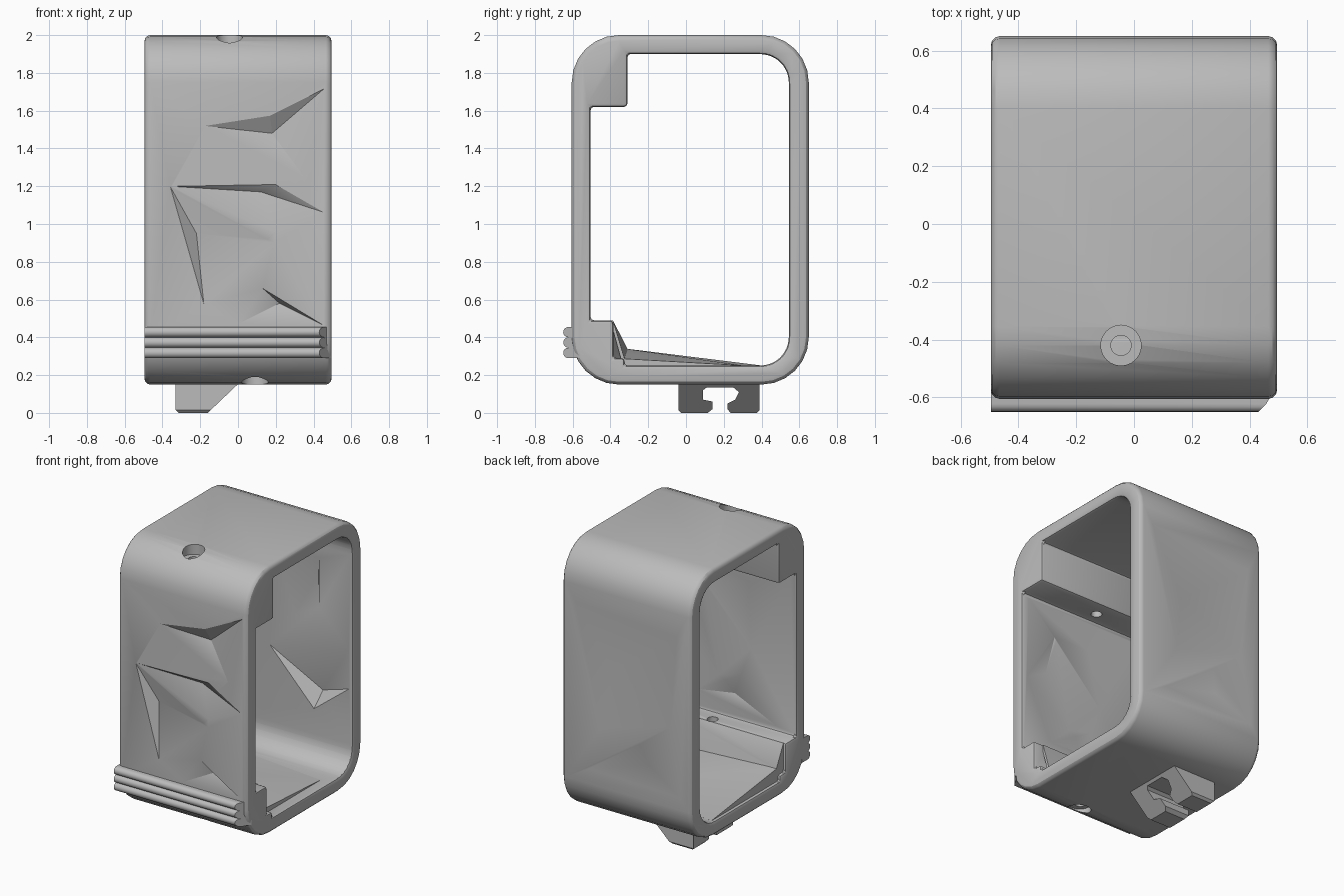
import bpy, bmesh
from math import sin, cos, pi
from mathutils import Vector

if "Cube" in bpy.data.objects:
    bpy.data.objects.remove(bpy.data.objects["Cube"])

grey = bpy.data.materials.new("plain_grey")
grey.use_nodes = True
grey.diffuse_color = (0.5, 0.5, 0.5, 1)
grey.node_tree.nodes["Principled BSDF"].inputs["Base Color"].default_value = (0.5, 0.5, 0.5, 1)

HALF = 0.495


def finish(name, bm):
    bmesh.ops.recalc_face_normals(bm, faces=bm.faces)
    mesh = bpy.data.meshes.new(name)
    bm.to_mesh(mesh)
    bm.free()
    mesh.materials.append(grey)
    ob = bpy.data.objects.new(name, mesh)
    bpy.context.collection.objects.link(ob)
    return ob


def prism(name, profile, x0, x1, bevel=0):
    """Extrude a (y, z) outline along x, optionally rounding the end rims."""
    bm = bmesh.new()
    face = bm.faces.new([bm.verts.new((x0, y, z)) for y, z in profile])
    out = bmesh.ops.extrude_face_region(bm, geom=[face])
    for v in out["geom"]:
        if isinstance(v, bmesh.types.BMVert):
            v.co.x = x1
    if bevel:
        rims = [e for e in bm.edges if abs(e.verts[0].co.x - e.verts[1].co.x) < 1e-5]
        bmesh.ops.bevel(bm, geom=rims, offset=bevel, segments=3, profile=0.5, affect="EDGES")
    return finish(name, bm)


def hull(name, points):
    bm = bmesh.new()
    for p in points:
        bm.verts.new(p)
    bmesh.ops.convex_hull(bm, input=bm.verts)
    return finish(name, bm)


def arc(cy, cz, r, start, end, steps=6):
    return [(cy + r * cos(a), cz + r * sin(a))
            for a in (start + (end - start) * i / steps for i in range(steps + 1))]


def cylinder(x, y, z0, z1, r):
    bm = bmesh.new()
    bmesh.ops.create_cone(bm, cap_ends=True, segments=24, radius1=r, radius2=r, depth=z1 - z0)
    bmesh.ops.translate(bm, verts=bm.verts, vec=Vector((x, y, (z0 + z1) / 2)))
    return finish("cutter", bm)


def combine(target, other, operation="DIFFERENCE"):
    bpy.context.view_layer.objects.active = target
    mod = target.modifiers.new("cut", "BOOLEAN")
    mod.operation = operation
    mod.solver = "EXACT"
    mod.object = other
    bpy.ops.object.modifier_apply(modifier=mod.name)
    bpy.data.objects.remove(other)


def dent(target, y, inward, outline, apex, depth):
    """Cut a faceted hollow: an (x, z) outline on a wall, deepest at the apex."""
    pts = [(x, y - inward * 0.001, z) for x, z in outline]
    combine(target, hull("cutter", pts + [(apex[0], y + inward * depth, apex[1])]))


# Rounded band
R = 0.25
outer = (arc(0.4, 1.75, R, 0, pi / 2) + arc(-0.355, 1.75, R, pi / 2, pi)
         + arc(-0.355, 0.4, R, pi, 1.5 * pi) + arc(0.4, 0.4, R, 1.5 * pi, 2 * pi))
frame = prism("frame", outer, -HALF, HALF, 0.03)

# Opening with the two stepped clamp blocks left standing on the front wall
r = 0.15
opening = (arc(0.545 - r, 1.9 - r, r, 0, pi / 2)
           + [(-0.31, 1.9), (-0.31, 1.62), (-0.505, 1.62), (-0.505, 0.49),
              (-0.385, 0.49), (-0.385, 0.29), (-0.325, 0.29), (-0.325, 0.25)]
           + arc(0.545 - r, 0.25 + r, r, 1.5 * pi, 2 * pi))
combine(frame, prism("cutter", opening, -0.6, 0.6))

# Round the inner rims
bm = bmesh.new()
bm.from_mesh(frame.data)
rims = [e for e in bm.edges if all(abs(abs(v.co.x) - HALF) < 1e-4 for v in e.verts)
        and any(abs(f.normal.x) < 0.1 for f in e.link_faces)]
bmesh.ops.bevel(bm, geom=rims, offset=0.018, segments=2, profile=0.5, affect="EDGES")
bm.to_mesh(frame.data)
bm.free()

# Steep block face and gently sloping floor, both fading toward the right end
LEFT, RIGHT = 0.02 - HALF, 0.42
steep = [(LEFT, y, z) for y, z in [(-0.4, 0.488), (-0.386, 0.488), (-0.31, 0.34), (-0.31, 0.22), (-0.4, 0.22)]]
steep += [(RIGHT, y, z) for y, z in [(-0.4, 0.488), (-0.386, 0.488), (-0.326, 0.288), (-0.326, 0.22)]]
floor = [(LEFT, y, z) for y, z in [(-0.35, 0.344), (0.4, 0.251), (0.4, 0.22), (-0.35, 0.22)]]
floor += [(RIGHT, y, z) for y, z in [(-0.35, 0.288), (-0.326, 0.286), (0.3, 0.251), (0.3, 0.22), (-0.35, 0.22)]]
combine(frame, hull("steep_fillet", steep), "UNION")
combine(frame, hull("floor_fillet", floor), "UNION")

# Screw holes with counterbores
for x, z0, z1, rad in [(-0.045, 1.93, 2.1, 0.07), (-0.045, 1.5, 2.0, 0.035),
                       (0.09, 0.1, 0.2, 0.07), (0.09, 0.12, 0.6, 0.035)]:
    combine(frame, cylinder(x, -0.42, z0, z1, rad))

# Hollows in the outer front wall
F = -0.605
dent(frame, F, 1, [(-0.18, 1.52), (0.17, 1.575), (0.35, 1.25)], (0.18, 1.48), 0.055)
dent(frame, F, 1, [(0.17, 1.575), (0.46, 1.72), (0.35, 1.25)], (0.18, 1.48), 0.055)
dent(frame, F, 1, [(-0.36, 1.2), (0.2, 1.21), (0.46, 1.06), (0.2, 0.95)], (0.12, 1.17), 0.045)
dent(frame, F, 1, [(-0.36, 1.2), (-0.18, 0.57), (0.2, 0.9)], (-0.22, 0.95), 0.055)
dent(frame, F, 1, [(0.13, 0.66), (0.46, 0.46), (0.0, 0.47)], (0.22, 0.58), 0.045)

# Hollows in the inner front wall
I = -0.505
dent(frame, I, -1, [(0.45, 1.6), (-0.45, 1.59), (-0.145, 1.0)], (-0.085, 1.435), 0.055)
dent(frame, I, -1, [(0.22, 1.42), (0.46, 1.02), (0.1, 0.75)], (0.27, 1.13), 0.035)
dent(frame, I, -1, [(0.27, 0.62), (-0.07, 0.81), (-0.35, 0.52)], (0.0, 0.65), 0.03)

# Hollows in the back wall, inside then outside
dent(frame, 0.545, 1, [(-0.145, 0.95), (0.47, 1.07), (0.47, 0.8), (0.2, 0.59)], (0.22, 0.7), 0.07)
dent(frame, 0.545, 1, [(-0.1, 1.65), (0.24, 1.65), (0.24, 1.3), (0.05, 1.2)], (0.2, 1.5), 0.05)
dent(frame, 0.65, -1, [(0.4, 1.65), (-0.4, 1.6), (-0.35, 0.95), (0.2, 0.8)], (0.13, 1.21), 0.035)
dent(frame, 0.65, -1, [(0.3, 0.5), (-0.42, 0.48), (-0.1, 0.78)], (-0.15, 0.63), 0.035)

# Grip ribs: scalloped strip with a mitred right end
scallops = []
for i in range(3):
    scallops += arc(-0.6225, 0.3175 + i * 0.055, 0.0275, 1.5 * pi, 0.5 * pi, 8)[min(i, 1):]
ribs = prism("grip_ribs", scallops + [(-0.56, 0.455), (-0.56, 0.29)], -HALF, HALF)
for v in ribs.data.vertices:
    if v.co.x > 0:
        v.co.x -= max(0, -0.585 - v.co.y)

# Slotted foot with a slanted right side
jaws = [(-0.04, 0.17), (-0.04, 0.015), (-0.025, 0), (0.115, 0), (0.14, 0.02), (0.14, 0.06),
        (0.09, 0.07), (0.09, 0.12), (0.11, 0.135), (0.25, 0.135), (0.28, 0.11),
        (0.26, 0.07), (0.22, 0.05), (0.22, 0.02), (0.235, 0), (0.375, 0), (0.39, 0.015), (0.39, 0.17)]
foot = prism("slotted_foot", jaws, -0.33, 0)
for v in foot.data.vertices:
    if v.co.x > -0.1:
        v.co.x = -0.16 + 1.05 * v.co.z
    else:
        v.co.x += max(0, 0.015 - v.co.z)

# Smooth curves, sharp creases
for ob in (frame, ribs, foot):
    bpy.ops.object.select_all(action="DESELECT")
    ob.select_set(True)
    bpy.context.view_layer.objects.active = ob
    bpy.ops.object.shade_smooth_by_angle(angle=pi / 6)
